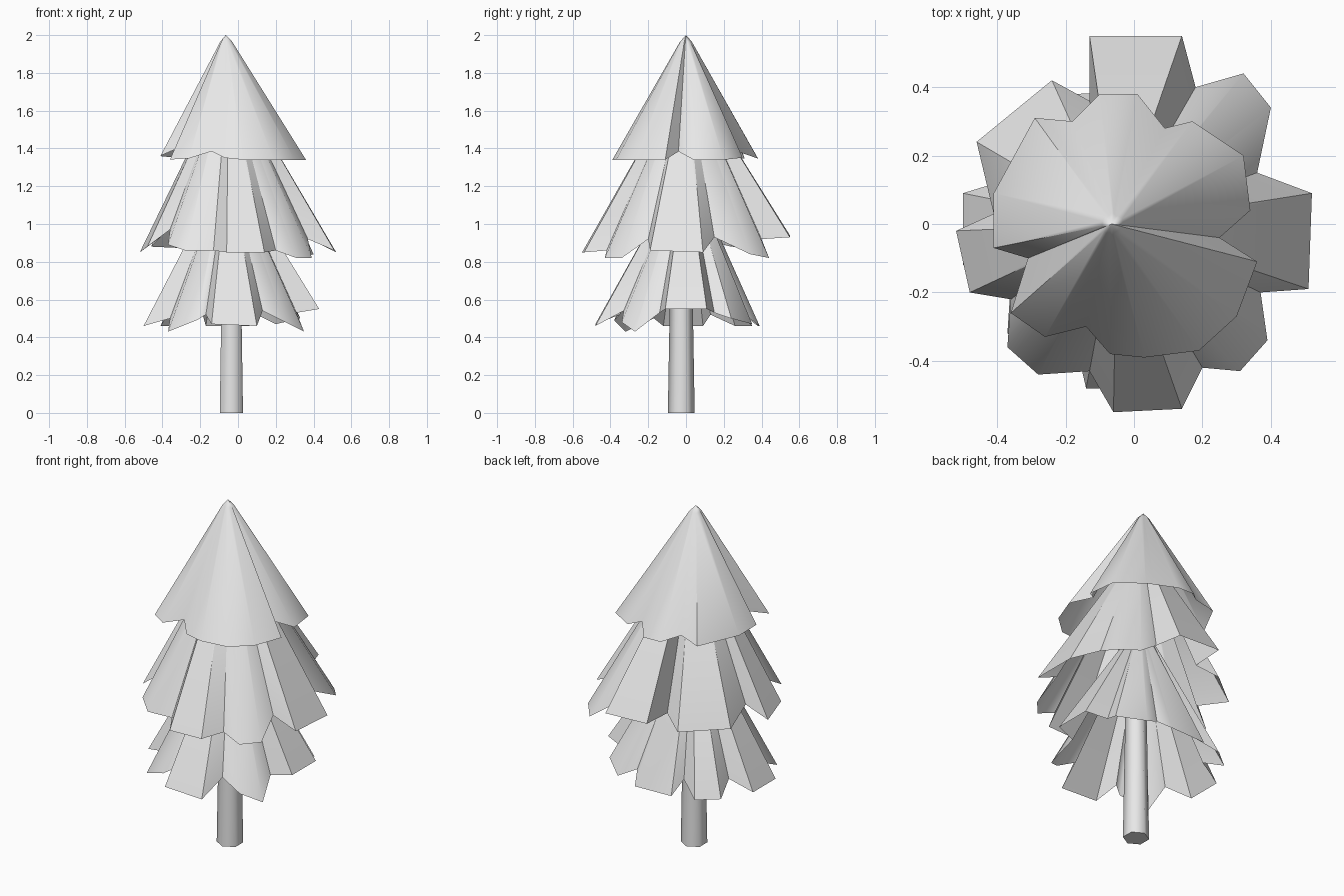
import bpy
import bmesh
import math
from mathutils import Vector, Matrix

if "Cube" in bpy.data.objects:
    bpy.data.objects.remove(bpy.data.objects["Cube"], do_unlink=True)

# One plain grey for the whole tree
grey = bpy.data.materials.new("plain_grey")
grey.use_nodes = True
colour = (0.8, 0.8, 0.8, 1)
grey.diffuse_color = colour
grey.node_tree.nodes["Principled BSDF"].inputs["Base Color"].default_value = colour


def finish(name, bm, angle):
    """Turn a bmesh into a smooth-shaded object with the shared material."""
    bmesh.ops.recalc_face_normals(bm, faces=bm.faces[:])
    mesh = bpy.data.meshes.new(name)
    bm.to_mesh(mesh)
    bm.free()
    mesh.materials.append(grey)
    obj = bpy.data.objects.new(name, mesh)
    bpy.context.collection.objects.link(obj)
    bpy.ops.object.select_all(action='DESELECT')
    obj.select_set(True)
    bpy.context.view_layer.objects.active = obj
    bpy.ops.object.shade_smooth_by_angle(angle=math.radians(angle))
    return obj


def skirt(name, rim, apex, tip):
    """Open fan of boughs: a jagged rim (hundredths) drawn up to a blunt tip."""
    bm = bmesh.new()
    apex = Vector(apex)
    points = [Vector(p) / 100 for p in rim]
    low = [bm.verts.new(p) for p in points]
    high = [bm.verts.new(apex.lerp(p, tip)) for p in points]
    top = bm.verts.new(apex)
    top.co.z -= 0.02
    count = len(rim)
    for i in range(count):
        j = (i + 1) % count
        bm.faces.new((low[i], low[j], high[j], high[i]))
        bm.faces.new((high[i], high[j], top))
    return finish(name, bm, 50)


def with_height(outline, outer, reach):
    """Give rim points a height: notches nearer the trunk sit higher."""
    return [(x, y, outer + max(0, reach - math.hypot(x + 6, y)) * 0.5)
            for x, y in outline]


# Top boughs
top_outline = [(-10, 38), (1, 38), (9, 28), (17, 30), (32, 20), (34, 4),
               (25, -4), (36, -11), (30, -27), (19, -37), (3, -39), (-7, -38),
               (-14, -30), (-26, -33), (-36, -26), (-31, -10), (-41, -7),
               (-41, 9), (-29, 31), (-18, 30)]
skirt("top_boughs", with_height(top_outline, 134, 40), (-.065, 0, 2.02), .08)

# Middle boughs
skirt("middle_boughs", [
    (-13, 55, 94), (14, 55, 93), (18, 40, 92), (32, 44, 82), (40, 34, 84),
    (36, 15, 93), (52, 9, 85), (51, -19, 86), (37, -20, 92), (39, -34, 82),
    (31, -43, 82), (20, -42, 86), (14, -54, 85), (-6, -55, 85), (-13, -43, 86),
    (-28, -44, 86), (-37, -36, 89), (-36, -22, 97), (-48, -20, 88),
    (-52, -2, 85), (-41, 3, 93), (-46, 24, 88), (-24, 42, 87), (-13, 36, 93),
], (-.05, 0, 1.82), .08)

# Bottom boughs
skirt("bottom_boughs", [
    (43, 11, 55), (43, -11, 55), (31, -14, 53), (35, -27, 43), (25, -34, 48),
    (13, -33, 54), (10, -48, 46), (-14, -48, 47), (-17, -35, 52),
    (-22, -38, 49), (-37, -32, 43), (-36, -17, 50), (-50, -12, 46),
    (-50, 9, 46), (-37, 13, 52), (-41, 26, 46), (-30, 35, 46), (-19, 29, 53),
    (-17, 38, 46), (6, 39, 46), (10, 31, 52), (20, 35, 47), (33, 24, 50),
    (31, 15, 53),
], (-.05, 0, 1.33), .08)

# Trunk, slightly tapered, running up inside the boughs
height = 1.1
bm = bmesh.new()
bmesh.ops.create_cone(bm, cap_ends=True, segments=6, radius1=0.071,
                      radius2=0.052, depth=height,
                      matrix=Matrix.Translation((-.035, -.025, height / 2)))
finish("trunk", bm, 65)
